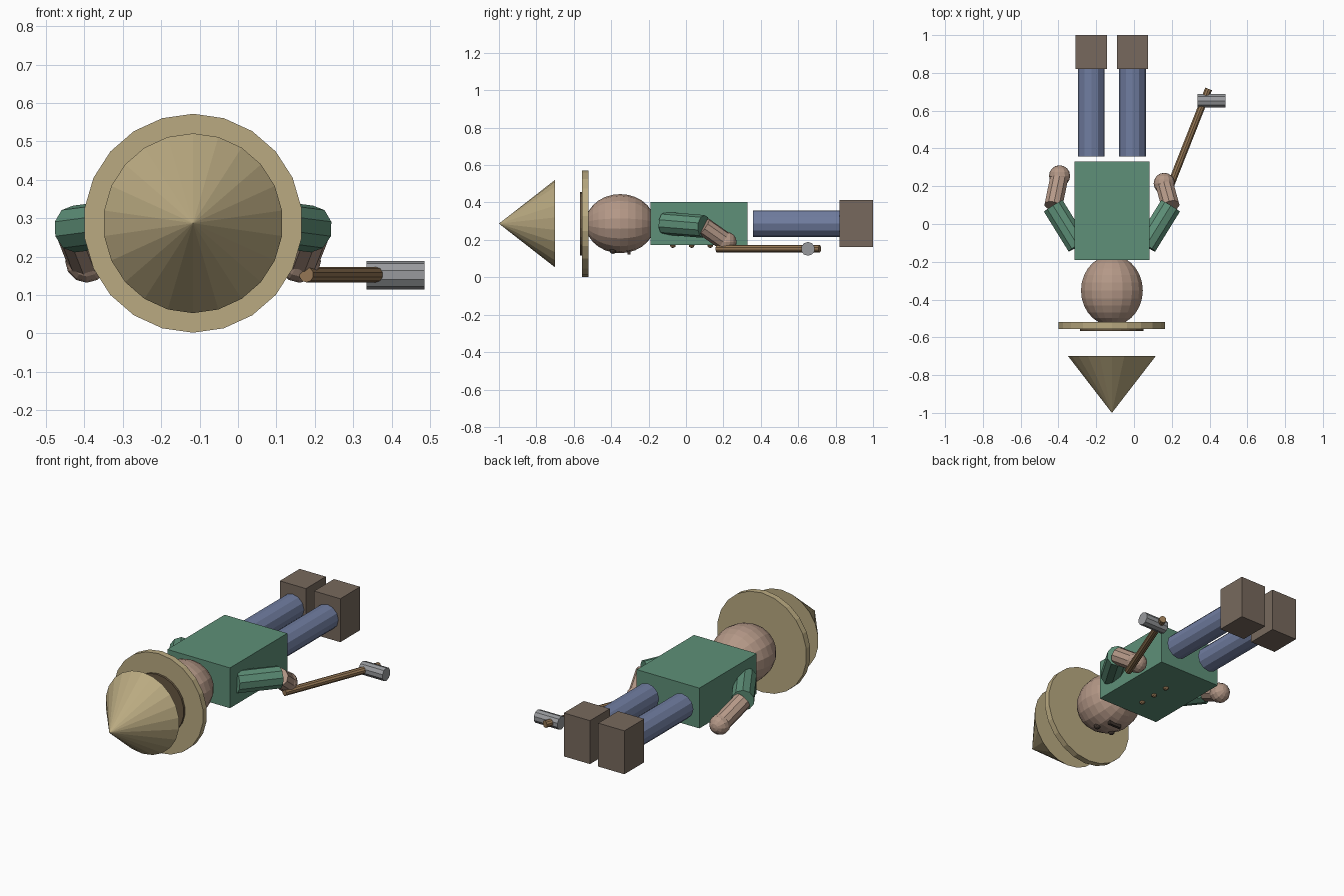
import bpy
from math import pi
from mathutils import Vector

cube = bpy.data.objects.get("Cube")
if cube:
    bpy.data.objects.remove(cube, do_unlink=True)

CX, CZ = -0.117, 0.287  # body axis


def material(name, r, g, b):
    # sRGB bytes to linear
    lin = [((c / 255 + 0.055) / 1.055) ** 2.4 for c in (r, g, b)] + [1]
    m = bpy.data.materials.new(name)
    m.use_nodes = True
    m.diffuse_color = lin
    m.node_tree.nodes["Principled BSDF"].inputs["Base Color"].default_value = lin
    return m


STRAW = material("straw", 186, 170, 129)
BAND = material("dark band", 104, 88, 66)
SKIN = material("skin", 180, 152, 135)
GREEN = material("green cloth", 94, 144, 120)
BLUE = material("blue cloth", 112, 125, 160)
LEATHER = material("brown leather", 119, 105, 93)
WOOD = material("wood", 148, 118, 84)
STEEL = material("steel", 152, 154, 157)
DARK = material("dark features", 62, 52, 46)


def finish(name, mat):
    ob = bpy.context.object
    ob.name = name
    ob.data.name = name
    ob.data.materials.append(mat)
    return ob


def rod(name, mat, start, end, r1, r2=None, sides=12):
    """Cylinder or cone between two points."""
    a, b = Vector(start), Vector(end)
    d = b - a
    bpy.ops.mesh.primitive_cone_add(
        vertices=sides, radius1=r1, radius2=r1 if r2 is None else r2, depth=d.length,
        location=(a + b) / 2, rotation=d.to_track_quat('Z', 'Y').to_euler())
    return finish(name, mat)


def box(name, mat, lo, hi):
    lo, hi = Vector(lo), Vector(hi)
    bpy.ops.mesh.primitive_cube_add(size=1, location=(lo + hi) / 2)
    bpy.context.object.scale = hi - lo
    return finish(name, mat)


def ball(name, mat, centre, radii, segments=12, rings=8):
    bpy.ops.mesh.primitive_uv_sphere_add(segments=segments, ring_count=rings, radius=1,
                                         location=centre, rotation=(pi / 2, 0, 0))
    bpy.context.object.scale = (radii[0], radii[2], radii[1])
    return finish(name, mat)


# Hat: floating cone, band and brim
rod("hat_cone", STRAW, (CX, -0.70, CZ), (CX, -1, CZ), 0.234, 0, 22)
rod("hat_band", BAND, (CX, -0.567, CZ), (CX, -0.54, CZ), 0.17, sides=22)
rod("hat_brim", STRAW, (CX, -0.555, CZ), (CX, -0.52, CZ), 0.285, sides=22)

# Head and face
ball("head", SKIN, (CX, -0.352, CZ), (0.166, 0.186, 0.158), 18, 14)
for side, s in (("right", -1), ("left", 1)):
    ball(side + "_eye", DARK, (CX + s * 0.05, -0.39, 0.143), (0.018, 0.018, 0.018), 10, 6)
box("mouth", DARK, (CX - 0.04, -0.312, 0.122), (CX + 0.04, -0.296, 0.145))

# Torso with buttons down the chest
box("torso", GREEN, (CX - 0.199, -0.19, 0.172), (CX + 0.199, 0.33, 0.403))
for i in range(3):
    ball(f"button_{i + 1}", WOOD, (CX, -0.07 + 0.1 * i, 0.17), (0.015, 0.015, 0.013), 8, 6)

# Legs, boots and arms on both sides
for side, s in (("right", -1), ("left", 1)):
    leg = CX + s * 0.109
    rod(side + "_leg", BLUE, (leg, 0.357, CZ), (leg, 0.82, CZ), 0.071)
    box(side + "_boot", LEATHER, (leg - 0.083, 0.82, 0.163), (leg + 0.083, 1, 0.412))
    elbow = (CX + s * 0.31, 0.095, 0.272)
    hand = (CX + s * 0.277, 0.255 if s < 0 else 0.215, 0.188)
    rod(side + "_upper_arm", GREEN, (CX + s * 0.18, -0.115, 0.289), elbow, 0.061, sides=10)
    rod(side + "_forearm", SKIN, elbow, hand, 0.05, sides=10)
    ball(side + "_hand", SKIN, hand, (0.056, 0.056, 0.056), 12, 8)

# Hammer held in the left hand
rod("hammer_handle", WOOD, (0.178, 0.165, 0.153), (0.395, 0.715, 0.153), 0.02, sides=10)
rod("hammer_head", STEEL, (0.335, 0.652, 0.152), (0.485, 0.652, 0.152), 0.037, sides=10)
